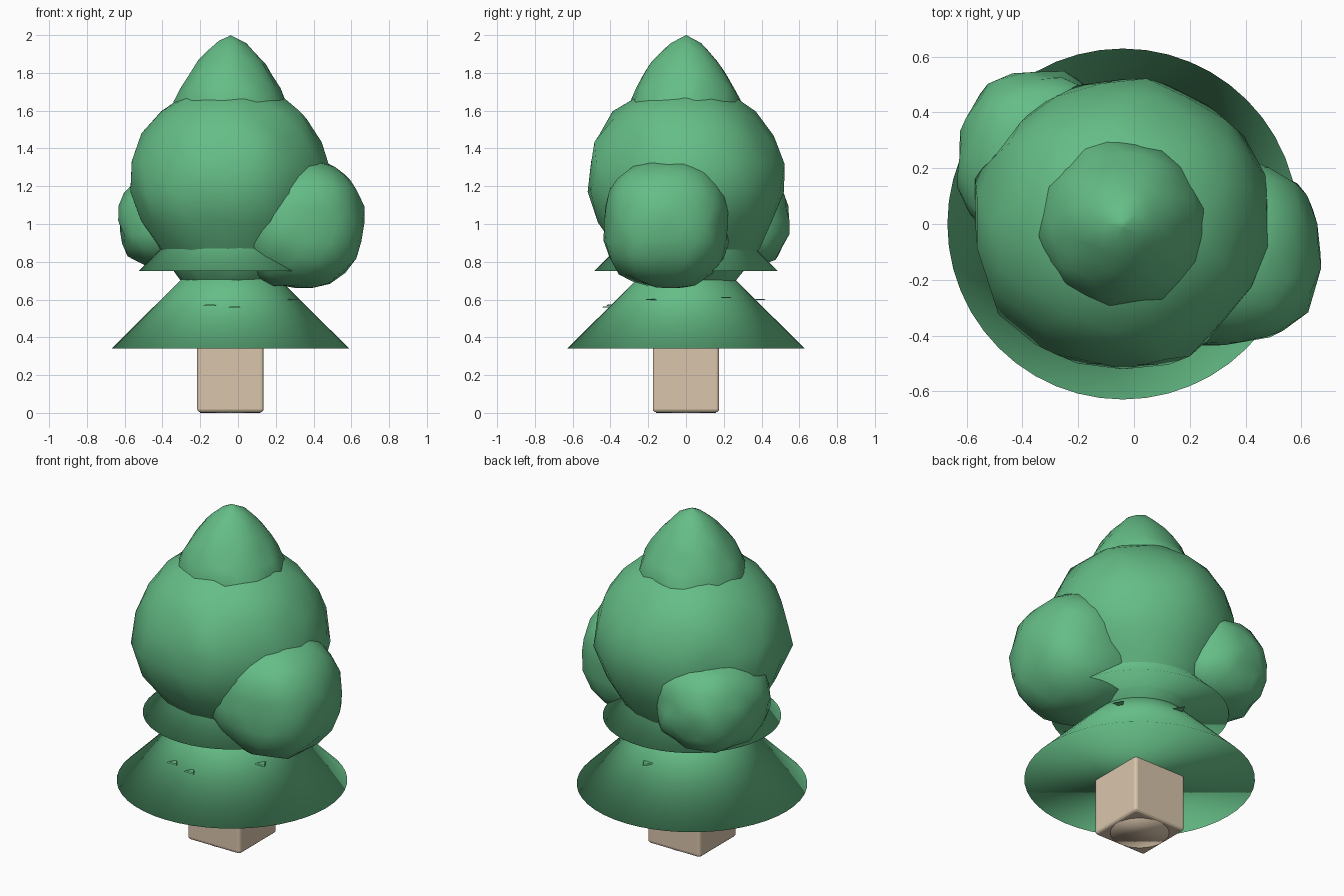
import bpy, bmesh, math, random
from mathutils import Vector, noise

random.seed(4)
cube = bpy.data.objects.get("Cube")
if cube:
    bpy.data.objects.remove(cube, do_unlink=True)

AXIS_X = -0.04  # centre line of the trunk
PLUMP = 2.5     # above 2 makes the clumps fuller than an ellipsoid


def material(name, rgb):
    mat = bpy.data.materials.new(name)
    mat.use_nodes = True
    colour = (*rgb, 1)
    mat.diffuse_color = colour
    mat.node_tree.nodes["Principled BSDF"].inputs["Base Color"].default_value = colour
    return mat


leaf_green = material("leaf green", (0.13, 0.51, 0.24))
bark_tan = material("bark tan", (0.70, 0.56, 0.41))


def add_object(name, bm, mat, smooth=True):
    mesh = bpy.data.meshes.new(name)
    for face in bm.faces:
        face.smooth = smooth
    bm.to_mesh(mesh)
    bm.free()
    mesh.materials.append(mat)
    obj = bpy.data.objects.new(name, mesh)
    bpy.context.collection.objects.link(obj)
    return obj


def cone(name, radius, z_low, z_high, mat, top_radius=0.0):
    bm = bmesh.new()
    bmesh.ops.create_cone(bm, cap_ends=True, segments=48, radius1=radius,
                          radius2=top_radius, depth=z_high - z_low)
    bmesh.ops.translate(bm, verts=bm.verts, vec=(AXIS_X, 0, (z_low + z_high) / 2))
    return add_object(name, bm, mat)


def profile_radius(profile, z):
    for (z0, r0), (z1, r1) in zip(profile, profile[1:]):
        if z <= z1:
            return r0 + (r1 - r0) * max(0, z - z0) / (z1 - z0)
    return profile[-1][1]


def lump_at(d, centre):
    return noise.noise(d * 2.3 + centre * 5) + random.uniform(-0.4, 0.4)


def turned_foliage(name, profile, lump):
    """Lumpy mass around the trunk line, following (height, radius) points."""
    bm = bmesh.new()
    bmesh.ops.create_icosphere(bm, subdivisions=3, radius=1)
    low, high = profile[0][0], profile[-1][0]
    centre = Vector((AXIS_X, 0, (low + high) / 2))
    for v in bm.verts:
        d = v.co.copy()
        z = low + (high - low) * (d.z + 1) / 2
        angle = math.atan2(d.y, d.x)
        r = profile_radius(profile, z) * (1 + lump * lump_at(d, centre))
        v.co = (AXIS_X + r * math.cos(angle), r * math.sin(angle), z)
    return add_object(name, bm, leaf_green)


def clump(name, centre, radii, lump):
    """Lumpy, plump ball of leaves on the side of the crown."""
    bm = bmesh.new()
    bmesh.ops.create_icosphere(bm, subdivisions=3, radius=1)
    centre = Vector(centre)
    for v in bm.verts:
        d = v.co.copy()
        size = sum(abs(a) ** PLUMP for a in d) ** (-1 / PLUMP)
        size *= 1 + lump * lump_at(d, centre)
        v.co = centre + Vector(a * b for a, b in zip(d, radii)) * size
    return add_object(name, bm, leaf_green)


# Trunk: bevelled post with a round core at its foot
bm = bmesh.new()
bmesh.ops.create_cube(bm, size=1)
bmesh.ops.scale(bm, verts=bm.verts, vec=(0.352, 0.352, 0.36))
bmesh.ops.translate(bm, verts=bm.verts, vec=(AXIS_X, 0, 0.183))
trunk = add_object("trunk", bm, bark_tan, smooth=False)
bevel = trunk.modifiers.new("bevel", "BEVEL")
bevel.width = 0.018
bevel.segments = 3
cone("trunk_core", 0.16, 0.0, 0.3, bark_tan, top_radius=0.16)

# Two skirts of branches
cone("lower_skirt", 0.629, 0.34, 0.966, leaf_green)
cone("upper_skirt", 0.487, 0.75, 1.235, leaf_green)

# Crown, pointed top and two side clumps
turned_foliage("crown", [(0.58, 0.0), (0.64, 0.22), (0.75, 0.30), (0.87, 0.375),
                         (1.0, 0.465), (1.2, 0.54), (1.38, 0.51), (1.5, 0.445),
                         (1.62, 0.37), (1.69, 0.25), (1.76, 0.0)], 0.06)
turned_foliage("treetop", [(1.44, 0.0), (1.52, 0.25), (1.6, 0.31), (1.68, 0.28),
                           (1.78, 0.23), (1.88, 0.16), (1.96, 0.08), (2.0, 0.0)], 0.08)
clump("left_clump", (0.325, -0.105, 1.0), (0.34, 0.33, 0.335), 0.05)
clump("right_clump", (-0.345, 0.235, 1.02), (0.285, 0.31, 0.26), 0.07)

# Small leaf slivers poking out of the lower skirt
for i, (angle, z) in enumerate([(-87, 0.56), (-105, 0.57), (-30, 0.6),
                                (33, 0.61), (85, 0.6)]):
    bm = bmesh.new()
    bmesh.ops.create_cone(bm, cap_ends=True, segments=3, radius1=0.04,
                          radius2=0.03, depth=0.006)
    reach = 0.985 - z
    a = math.radians(angle)
    bmesh.ops.translate(bm, verts=bm.verts,
                        vec=(AXIS_X + reach * math.cos(a), reach * math.sin(a), z))
    add_object(f"leaf_sliver_{i + 1}", bm, leaf_green, smooth=False)
